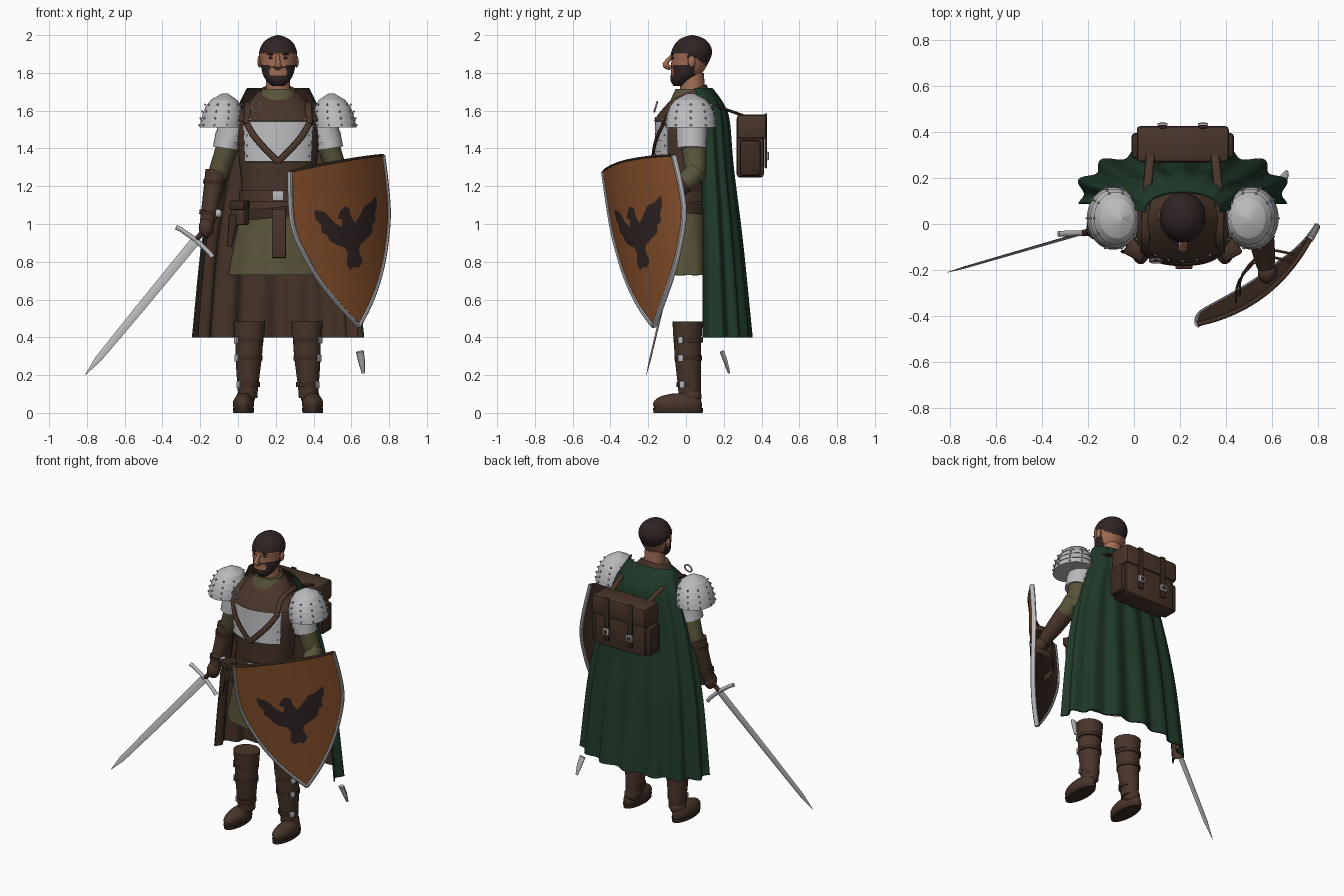
import bpy, bmesh, math
from mathutils import Vector as V, Matrix

if "Cube" in bpy.data.objects:
    bpy.data.objects.remove(bpy.data.objects["Cube"])

def mat(name, *c):
    m = bpy.data.materials.new(name)
    m.diffuse_color = (*c, 1)
    m.use_nodes = True
    m.node_tree.nodes["Principled BSDF"].inputs["Base Color"].default_value = m.diffuse_color
    return m

BROWN = mat("brown_leather", .066, .036, .023)
DARK = mat("dark_leather", .045, .024, .016)
GREEN = mat("green_cloth", .014, .042, .022)
METAL = mat("steel", .5, .5, .52)
OLIVE = mat("olive_cloth", .1, .088, .042)
SKIN = mat("skin", .36, .15, .09)
HAIR = mat("dark_hair", .03, .017, .017)
RUST = mat("rust_paint", .235, .078, .024)
CX = .212  # body centre line

def finish(bm, name, mats, rule=None):
    bmesh.ops.recalc_face_normals(bm, faces=bm.faces)
    if rule:
        for f in bm.faces:
            f.material_index = rule(f.calc_center_median())
    me = bpy.data.meshes.new(name)
    bm.to_mesh(me)
    bm.free()
    for m in (mats if isinstance(mats, list) else [mats]):
        me.materials.append(m)
    me.shade_smooth()
    me.set_sharp_from_angle(angle=.6)
    o = bpy.data.objects.new(name, me)
    bpy.context.collection.objects.link(o)
    return o

def smooth_rows(rows, sub):
    if not sub:
        return rows
    out, n = [], len(rows)
    for i in range(n - 1):
        a, b, c, d = (rows[max(0, min(n - 1, i + k))] for k in (-1, 0, 1, 2))
        for j in range(sub):
            t = j / sub
            out.append(tuple(.5 * (2*q + (r-p)*t + (2*p-5*q+4*r-s)*t*t + (3*q-p-3*r+s)*t**3)
                             for p, q, r, s in zip(a, b, c, d)))
    return out + [rows[-1]]

def skin(name, rings, mats, rule=None, cap=True):
    bm = bmesh.new()
    rs = [[bm.verts.new(p) for p in r] for r in rings]
    n = len(rs[0])
    for a, b in zip(rs, rs[1:]):
        for i in range(n):
            bm.faces.new((a[i], a[(i+1) % n], b[(i+1) % n], b[i]))
    if cap:
        bm.faces.new(rs[0])
        bm.faces.new(rs[-1])
    return finish(bm, name, mats, rule)

def loft(name, rows, mats, n=32, sub=0, rule=None, cap=True):
    """Stacked ellipses (cx, cy, z, rx, ry)."""
    ang = [2 * math.pi * i / n for i in range(n)]
    return skin(name, [[(x + a*math.cos(t), y + b*math.sin(t), z) for t in ang]
                       for x, y, z, a, b in smooth_rows(rows, sub)], mats, rule, cap)

def tube(name, rows, m, n=12, ref=(0, 1, 0), sub=0):
    """Path points (x, y, z, a, b): half size a along ref, b across it."""
    rows = smooth_rows(rows, sub)
    ps = [V(r[:3]) for r in rows]
    rings = []
    for i, r in enumerate(rows):
        t = (ps[min(i+1, len(ps)-1)] - ps[max(i-1, 0)]).normalized()
        s = (V(ref) - t * V(ref).dot(t)).normalized()
        w = t.cross(s)
        rings.append([ps[i] + s*r[3]*math.cos(k*2*math.pi/n) + w*r[4]*math.sin(k*2*math.pi/n)
                      for k in range(n)])
    return skin(name, rings, m)

def slab(name, f, nu, nv, th, outer, inner):
    """Thick sheet from a surface f(u, v), u and v in 0..1."""
    bm = bmesh.new()
    e, top, bot = 1e-3, [], []
    for j in range(nv + 1):
        for i in range(nu + 1):
            u, v = i / nu, j / nv
            p = V(f(u, v))
            du = V(f(min(u+e, 1), v)) - V(f(max(u-e, 0), v))
            dv = V(f(u, min(v+e, 1))) - V(f(u, max(v-e, 0)))
            top.append(bm.verts.new(p))
            bot.append(bm.verts.new(p - du.cross(dv).normalized() * th))
    w = nu + 1
    for j in range(nv):
        for i in range(nu):
            q = [j*w+i, j*w+i+1, j*w+w+i+1, j*w+w+i]
            bm.faces.new([top[k] for k in q])
            bm.faces.new([bot[k] for k in reversed(q)]).material_index = 1
    edge = [*range(nu), *[j*w+nu for j in range(nv)], *[nv*w+i for i in range(nu, 0, -1)],
            *[j*w for j in range(nv, 0, -1)]]
    for a, b in zip(edge, edge[1:] + edge[:1]):
        bm.faces.new((top[b], top[a], bot[a], bot[b]))
    return finish(bm, name, [outer, inner])

def box(name, c, size, m, bevel=.006, rot=(0, 0, 0)):
    bm = bmesh.new()
    bmesh.ops.create_cube(bm, size=1, matrix=Matrix.Diagonal((*size, 1)))
    bmesh.ops.bevel(bm, geom=bm.edges[:], offset=bevel, segments=2, affect='EDGES', profile=.5)
    o = finish(bm, name, m)
    o.location, o.rotation_euler = c, rot
    return o

def balls(name, pts, r, m, seg=8):
    bm = bmesh.new()
    r = r if isinstance(r, tuple) else (r, r, r)
    for p in pts:
        bmesh.ops.create_uvsphere(bm, u_segments=seg, v_segments=max(5, seg//2), radius=1,
                                  matrix=Matrix.Translation(p) @ Matrix.Diagonal((*r, 1)))
    return finish(bm, name, m)

# Head with hair cap and beard coloured by position
def head_rule(c):
    x, y, z = abs(c.x - CX), c.y, c.z
    if z > 1.905 - .65 * max(0, y - .01):
        return 1
    if y < .045 and (z < 1.785 or (z < 1.845 and x > .045) or (z < 1.9 and x > .075 and y > .01)):
        return 1
    return 1 if 1.822 < z < 1.836 and y < -.03 and x < .05 else 0
loft("head", [(CX, -.03, 1.73, .03, .035), (CX, -.02, 1.76, .062, .062), (CX, .003, 1.8, .083, .083),
              (CX, .022, 1.86, .094, .1), (CX, .03, 1.91, .1, .108), (CX, .033, 1.955, .082, .09),
              (CX, .033, 1.985, .048, .055), (CX, .033, 2, .006, .006)], [SKIN, HAIR], 64, 7, head_rule)
tube("nose", [(CX, -.07, 1.895, .01, .01), (CX, -.1, 1.86, .012, .012), (CX, -.108, 1.84, .016, .018),
              (CX, -.08, 1.825, .012, .018)], SKIN, ref=(0, 1, .3), sub=3)
balls("ears", [(CX + s*.098, .03, 1.86) for s in (-1, 1)], (.012, .02, .032), SKIN, 12)
balls("eyes", [(CX + s*.037, -.068, 1.88) for s in (-1, 1)], (.013, .008, .007), HAIR, 12)
balls("brows", [(CX + s*.037, -.071, 1.898) for s in (-1, 1)], (.022, .008, .005), HAIR, 12)
loft("neck", [(CX, .035, 1.6, .08, .075), (CX, .035, 1.7, .065, .065), (CX, .03, 1.8, .062, .065)], SKIN)
loft("tunic_collar", [(CX, .01, 1.58, .15, .115), (CX, .02, 1.66, .11, .1), (CX, .03, 1.715, .085, .085)], OLIVE)

# Torso, tunic skirt and belts
loft("jerkin", [(CX, -.01, 1.02, .195, .135), (CX, -.01, 1.18, .192, .13), (CX, -.01, 1.35, .208, .14),
                (CX, -.01, 1.5, .213, .14), (CX, 0, 1.6, .17, .12)], BROWN, 40, 4)
def skirt(u, v):
    a = (2*u - 1) * math.pi
    k = 1 + .02 * (1-v) * math.cos(9*a)
    return (CX + (.262 - .065*v)*k*math.sin(a), -(.165 - .03*v)*k*math.cos(a) - .01, .73 + .35*v)
slab("tunic_skirt", skirt, 72, 8, .008, OLIVE, OLIVE)

def arc(name, z0, z1, rx, ry, half, m, th=.012, n=32, cy=-.01, tilt=0, flare=.0):
    def f(u, v):
        a = (2*u - 1) * half
        k = 1 + flare * (1 - v)
        return (CX + rx*k*math.sin(a), cy - ry*k*math.cos(a), z0 + (z1-z0)*v + tilt*math.sin(a))
    return slab(name, f, n, 2, th, m, m)
arc("upper_belt", 1.12, 1.18, .203, .143, math.pi, BROWN)
arc("lower_belt", 1.035, 1.09, .21, .152, math.pi, DARK, tilt=.02)
box("belt_buckle", (CX, -.16, 1.15), (.06, .014, .055), METAL)
box("hanging_belt_end", (CX + .005, -.185, .95), (.075, .02, .26), BROWN)
for s in (-1, 1):
    box("belt_pouch", (CX + s*.2, -.1, 1.06), (.085, .07, .13), BROWN, .012, (0, 0, s*.5))
    box("pouch_flap", (CX + s*.205, -.115, 1.1), (.09, .07, .05), DARK, .01, (0, 0, s*.5))
tube("dagger_sheath", [(-.02, -.12, 1.05, .012, .028), (-.045, -.12, .88, .008, .014)], DARK)

# Breast plates with crossing straps
for i in range(4):
    z = 1.33 + i*.055
    arc("breast_plate", z, z + .06, .215 + .003*i, .152, .95, METAL, flare=.02)
    balls("plate_rivets", [(CX + s*.165, -.112, z + .03) for s in (-1, 1)], .006, METAL)
for s in (-1, 1):
    tube("chest_strap", [(CX + s*x, y, z, .008, .017) for x, y, z in
         ((.17, -.115, 1.54), (.13, -.15, 1.47), (.07, -.17, 1.4), (0, -.176, 1.33))], BROWN, sub=3)

# Mantle over the shoulders
def mantle(u, v):
    a = (2*u - 1) * math.pi
    k = 1 - v**1.25
    top = 1.705 - .035 * math.cos(a)
    return (CX + (.095 + .135*k)*math.sin(a), .02*v - (.088 + .082*k)*math.cos(a), 1.545 + (top-1.545)*v)
slab("mantle", mantle, 56, 10, .012, BROWN, BROWN)
balls("mantle_rivets", [V(mantle(.5 + i*.045, .12)) for i in range(-5, 6)], .006, METAL)
bm = bmesh.new()
bmesh.ops.create_circle(bm, segments=16, radius=.026)
ring = [(.095 + v.co.x, -.16 + .3*v.co.y, 1.62 + v.co.y, .005, .005) for v in bm.verts]
bm.free()
tube("brooch", ring + ring[:1], METAL, 6)

# Shoulder armour, arms
for s in (-1, 1):
    rows, riv = [], []
    for k in range(5):
        for h, g in ((k/5, 1.035), ((k+1)/5 - .002, 1)):
            r = math.sqrt(max(.004, 1 - (h*.99)**2.3)) * g
            rows.append((CX + s*(.302 - .02*h), .025, 1.51 + .18*h, .111*r, .132*r))
        riv += [(rows[-2][0] + rows[-2][3]*math.cos(t), .025 + rows[-2][4]*math.sin(t), rows[-2][2] + .014)
                for t in [j*math.pi/5 for j in range(10)]] if k < 4 else []
    loft("pauldron", rows, METAL, 40)
    balls("pauldron_rivets", riv, .006, METAL, 6)
    for k in range(3):
        x, z = CX + s*(.24 + .012*k), 1.5 - .035*k
        tube("upper_arm_plate", [(x, .03, z + .05, .08 - .002*k, .07 - .002*k),
             (x + s*.012, .03, z - .03, .083 - .002*k, .073 - .002*k)], METAL, 24)
    tube("sleeve", [(CX + s*.22, .03, 1.58, .07, .07), (CX + s*.262, .04, 1.43, .066, .06),
                    (CX + s*.315, .05, 1.27, .056, .054), (CX + s*.325, .045, 1.235, .045, .045)], OLIVE, 24, sub=3)
tube("right_bracer", [(-.115, .045, 1.28, .06, .058), (-.135, .03, 1.16, .054, .05),
                      (-.165, -.01, 1.0, .04, .038)], BROWN, 24, sub=3)
tube("left_sleeve_elbow", [(.535, .055, 1.29, .055, .055), (.545, .02, 1.24, .056, .056), (.55, -.04, 1.2, .05, .05)],
     OLIVE, 20, (1, 0, 0), 3)
tube("left_bracer", [(.546, -.01, 1.22, .058, .058), (.56, -.1, 1.15, .052, .05), (.572, -.18, 1.09, .04, .04)],
     BROWN, 24, (1, 0, 0), 3)
for z, x, y, r in ((1.22, -.125, .04, .06), (1.06, -.155, .005, .05)):
    tube("bracer_strap", [(x, y, z + .012, r, r - .002), (x - .003, y, z - .012, r, r - .002)], DARK, 24)
balls("right_glove", [(-.168, -.022, .98)], (.04, .045, .055), BROWN, 20)
balls("left_glove", [(.58, -.21, 1.07)], (.042, .05, .045), BROWN, 20)

# Sword
G, T = V((-.222, -.04, .915)), V((-.81, -.21, .2))
d = (T - G).normalized()
across = V((.19, 0, -.155)).normalized()
tube("sword_blade", [(*(G + (T-G)*t), a, b) for t, a, b in
     ((0, .026, .007), (.5, .023, .006), (.88, .018, .005), (1, .001, .001))], METAL, 4, across)
tube("sword_guard", [(*(G + across*t + d*e), r, r) for t, e, r in
     ((-.125, .015, .013), (-.1, .008, .012), (0, 0, .013), (.1, .008, .012), (.125, .015, .013))], METAL)
tube("sword_grip", [(*G, .014, .014), (*(G - d*.17), .014, .014)], DARK)
balls("sword_pommel", [G - d*.185], .023, METAL, 16)

# Shield: curved heater board, metal rim, bird plate, back straps
U = V((.49, .37, .085)).normalized()
D = V((.073, .135, -.85)).normalized()
N = U.cross(-D).normalized()
L = .87
def on_shield(lat, dep, off=0.0):
    q = lat / .31
    return (V((.525, -.255, 1.32)) + U*lat + D*dep + N*(.07*(1 - q*q) + off)
            - D*.02*(1 - q*q)*max(0, 1 - dep/.3))
def half_w(dep):
    t = max(0, (dep - .25) / (L - .25))
    return .31 * max(.004, 1 - t**1.9) + .012*math.sin(min(1, dep/.45)*math.pi)
slab("shield_board", lambda u, v: on_shield((2*u-1)*half_w((1-v)*L), (1-v)*L), 28, 36, .016, RUST, DARK)
side = [i*L/24 for i in range(25)]
path = [(-half_w(t), t) for t in side] + [(half_w(t), t) for t in side[::-1]]
tube("shield_rim", [(*on_shield(a, t, -.006), .016, .012) for a, t in path], METAL, 10, N)
tube("shield_top_trim", [(*on_shield(i*.031, 0, -.008), .012, .008) for i in range(-10, 11)], BROWN, 8, N)
bird = [(-.21, .22), (-.15, .24), (-.1, .3), (-.06, .33), (-.05, .29), (-.08, .28), (-.06, .245), (-.03, .225),
        (0, .24), (.005, .28), (.03, .32), (.07, .28), (.11, .24), (.16, .23), (.21, .2), (.205, .26),
        (.185, .29), (.185, .33), (.155, .35), (.15, .385), (.11, .41), (.05, .44), (.04, .47), (.06, .53),
        (.03, .56), (0, .55), (-.03, .565), (-.05, .53), (-.035, .47), (-.05, .44), (-.1, .42), (-.14, .39),
        (-.15, .36), (-.18, .34), (-.18, .3), (-.205, .27)]
bm = bmesh.new()
f = bm.faces.new([bm.verts.new((x, -y, 0)) for x, y in bird])
bmesh.ops.triangulate(bm, faces=[f])
for _ in range(3):
    bmesh.ops.subdivide_edges(bm, edges=bm.edges[:], cuts=1, use_grid_fill=True)
for v in bm.verts:
    v.co = on_shield(v.co.x, -v.co.y, .004)
finish(bm, "shield_bird_plate", HAIR)
for dep in (.2, .38):
    tube("shield_arm_strap", [(*on_shield(a, dep, o), .005, .02) for a, o in
         ((-.15, -.02), (-.08, -.1), (.06, -.12), (.15, -.02))], BROWN, 8, N, 3)

# Cape: green outside, brown lining
prof = [(.4, .455, .09, .335), (.9, .405, .09, .29), (1.3, .325, .085, .245), (1.55, .245, .07, .225),
        (1.64, .205, .06, .195), (1.72, .165, .05, .14)]
levels = smooth_rows(prof, 8)
def cape(u, v):
    t = v * (len(levels) - 1)
    i = min(int(t), len(levels) - 2)
    z, w, ys, yb = (p + (q-p)*(t-i) for p, q in zip(levels[i], levels[i+1]))
    a = (1 - 2*u) * math.pi / 2
    k = (1 - v)**.7 * .05 * math.cos(a*15)
    return (CX + w*(1 + k)*math.sin(a), ys + (yb-ys)*math.cos(a)**.8*(1 + 1.5*k), z)
slab("cape", cape, 96, 40, .008, GREEN, BROWN)

# Backpack
box("pack_body", (CX, .34, 1.41), (.38, .145, .33), BROWN, .02)
box("pack_flap", (CX, .348, 1.515), (.4, .155, .13), BROWN, .015)
for s in (-1, 1):
    box("pack_side_pocket", (CX + s*.195, .34, 1.35), (.055, .11, .19), DARK, .015)
    box("pack_strap", (CX + s*.088, .423, 1.44), (.036, .014, .29), DARK, .005)
    box("pack_buckle", (CX + s*.088, .433, 1.36), (.045, .012, .045), METAL, .004)
    box("pack_buckle_centre", (CX + s*.088, .436, 1.36), (.028, .009, .028), DARK, .003)
    tube("pack_shoulder_strap", [(CX + s*.14, .3, 1.575, .02, .008), (CX + s*.15, .2, 1.61, .02, .008),
         (CX + s*.16, .08, 1.645, .02, .008), (CX + s*.16, -.06, 1.62, .02, .008),
         (CX + s*.165, -.125, 1.53, .02, .008)], BROWN, 10, (1, 0, 0), 3)

# Boots
for s in (-1, 1):
    x = CX + s*.165
    loft("boot_shaft", [(x - s*.005, .02, .08, .05, .058), (x - s*.005, .018, .15, .056, .062),
                        (x - s*.01, .01, .3, .07, .07), (x - s*.013, .008, .41, .074, .073)], BROWN, 28, 4)
    loft("boot_cuff", [(x - s*.013, .008, .4, .078, .075), (x - s*.013, .008, .485, .085, .08)], BROWN, 28)
    for z, r in ((.385, .078), (.29, .074), (.15, .061)):
        loft("boot_strap", [(x - s*.009, .012, z - .013, r, r), (x - s*.009, .012, z + .013, r, r)], DARK, 28)
        box("boot_buckle", (x - s*.009 + s*r*.85, .012 - r*.52, z), (.012, .03, .036), METAL, .003, (0, 0, -s*.55))
    fx = CX + s*.183
    loft("boot_sole", [(fx, -.042, 0, .054, .13), (fx, -.042, .025, .056, .133)], DARK, 32)
    loft("boot_foot", [(fx, -.042, .02, .052, .125), (fx, -.045, .055, .056, .128),
                       (fx, -.035, .085, .042, .105), (fx, -.01, .103, .022, .06)], BROWN, 32, 4)
    balls("boot_ankle", [(x + s*.005, .025, .085)], (.05, .058, .05), BROWN, 20)

# Loose metal scabbard tip
tube("scabbard_tip", [(.645, .19, .325, .012, .021), (.655, .21, .27, .011, .018), (.663, .228, .21, .006, .008)], METAL, 12)
